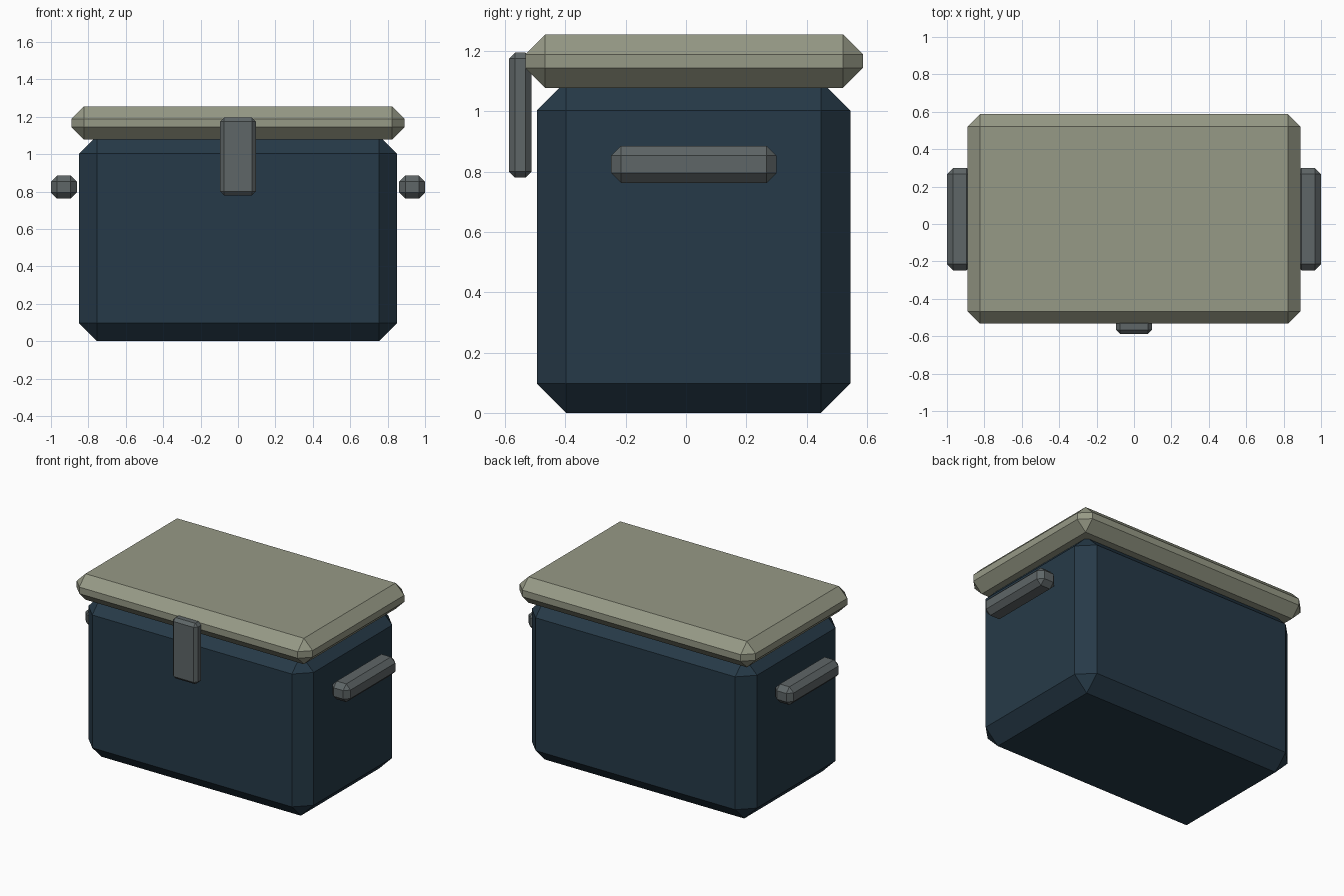
import bpy, bmesh
from mathutils import Vector

if "Cube" in bpy.data.objects:
    bpy.data.objects.remove(bpy.data.objects["Cube"])


def material(name, rgb):
    m = bpy.data.materials.new(name)
    m.diffuse_color = (*rgb, 1)
    m.use_nodes = True
    m.node_tree.nodes["Principled BSDF"].inputs["Base Color"].default_value = m.diffuse_color
    return m


navy = material("dark blue", (0.0194, 0.0423, 0.0648))
khaki = material("khaki grey", (0.305, 0.319, 0.238))
metal = material("metal grey", (0.114, 0.133, 0.136))


def chamfered_box(name, lo, hi, chamfer, mat):
    """Box between two corners with a single flat chamfer on every edge."""
    lo, hi = Vector(lo), Vector(hi)
    bm = bmesh.new()
    bmesh.ops.create_cube(bm, size=1)
    bmesh.ops.scale(bm, vec=hi - lo, verts=bm.verts)
    bmesh.ops.translate(bm, vec=(lo + hi) / 2, verts=bm.verts)
    bmesh.ops.bevel(bm, geom=bm.edges[:], offset=chamfer, segments=1,
                    affect='EDGES', offset_type='OFFSET')
    bmesh.ops.recalc_face_normals(bm, faces=bm.faces)
    mesh = bpy.data.meshes.new(name)
    bm.to_mesh(mesh)
    bm.free()
    mesh.materials.append(mat)
    obj = bpy.data.objects.new(name, mesh)
    bpy.context.collection.objects.link(obj)
    return obj


# Main box and overhanging lid
chamfered_box("body", (-0.85, -0.495, 0), (0.85, 0.545, 1.1), 0.097, navy)
chamfered_box("lid", (-0.89, -0.533, 1.078), (0.89, 0.587, 1.255), 0.066, khaki)

# Front latch
chamfered_box("latch", (-0.095, -0.587, 0.78), (0.095, -0.513, 1.195), 0.02, metal)

# Side handles, one per side
for name, x0, x1 in (("left_handle", -1.0, -0.862), ("right_handle", 0.862, 1.0)):
    chamfered_box(name, (x0, -0.248, 0.762), (x1, 0.3, 0.886), 0.033, metal)
